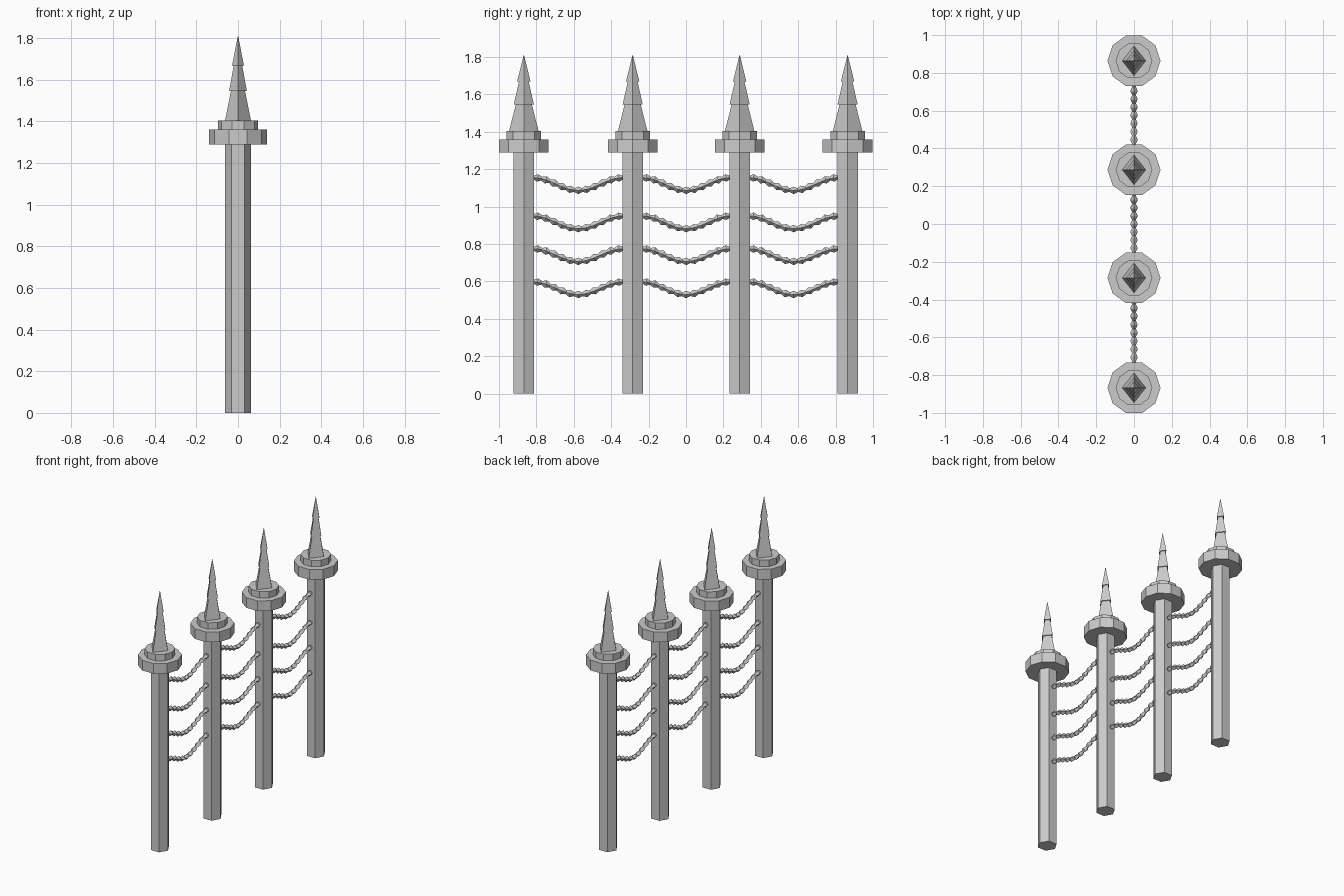
import bpy, bmesh
from math import cos, sin, pi
from mathutils import Vector

if "Cube" in bpy.data.objects:
    bpy.data.objects.remove(bpy.data.objects["Cube"])

POSTS = [-0.867, -0.285, 0.287, 0.864]


def make_object(name, bm):
    bmesh.ops.recalc_face_normals(bm, faces=bm.faces)
    me = bpy.data.meshes.new(name)
    bm.to_mesh(me)
    bm.free()
    ob = bpy.data.objects.new(name, me)
    bpy.context.collection.objects.link(ob)
    return ob


def loft(name, rings):
    """Closed solid through a list of equal-sized rings of points."""
    bm = bmesh.new()
    vs = [[bm.verts.new(p) for p in ring] for ring in rings]
    n = len(vs[0])
    for a, b in zip(vs, vs[1:]):
        for i in range(n):
            j = (i + 1) % n
            bm.faces.new((a[i], a[j], b[j], b[i]))
    bm.faces.new(vs[0][::-1])
    bm.faces.new(vs[-1])
    return make_object(name, bm)


def prism(name, y, sides, levels, sx=1.0):
    """Upright n-sided solid; levels are (radius, z), a vertex lies on +x."""
    return loft(name, [[(r * sx * cos(2 * pi * i / sides),
                         y + r * sin(2 * pi * i / sides), z)
                        for i in range(sides)] for r, z in levels])


# Fence posts with stepped caps and tiered spikes
for k, y in enumerate(POSTS):
    prism(f"post_{k}", y, 6, [(0.063, 0), (0.063, 1.30)])
    prism(f"cap_lower_{k}", y, 10, [(0.14, 1.288), (0.14, 1.36)])
    prism(f"cap_upper_{k}", y, 10, [(0.097, 1.355), (0.097, 1.405)])
    prism(f"spike_{k}", y, 4, [(0.08, 1.40), (0.043, 1.545), (0.054, 1.545),
                               (0.026, 1.668), (0.036, 1.668), (0.001, 1.81)], 0.79)


# Hanging chains: four-sided strands with a bead every link
def chain(name, y0, y1, z, sag=0.068, links=11):
    rings = []
    steps = links * 2
    for s in range(steps + 1):
        t = s / steps
        c = Vector((0, y0 + (y1 - y0) * t, z - sag * (1 - cos(2 * pi * t)) / 2))
        slope = -sag * pi * sin(2 * pi * t)
        tangent = Vector((0, y1 - y0, slope)).normalized()
        up = Vector((1, 0, 0)).cross(tangent)
        r = 0.02 if s % 2 else 0.010
        rings.append([c + r * (Vector((1, 0, 0)) * cos(i * pi / 2) + up * sin(i * pi / 2))
                      for i in range(4)])
    loft(name, rings)


for k, (a, b) in enumerate(zip(POSTS, POSTS[1:])):
    for j, z in enumerate((1.155, 0.95, 0.775, 0.598)):
        chain(f"chain_{k}_{j}", a + 0.052, b - 0.052, z)
